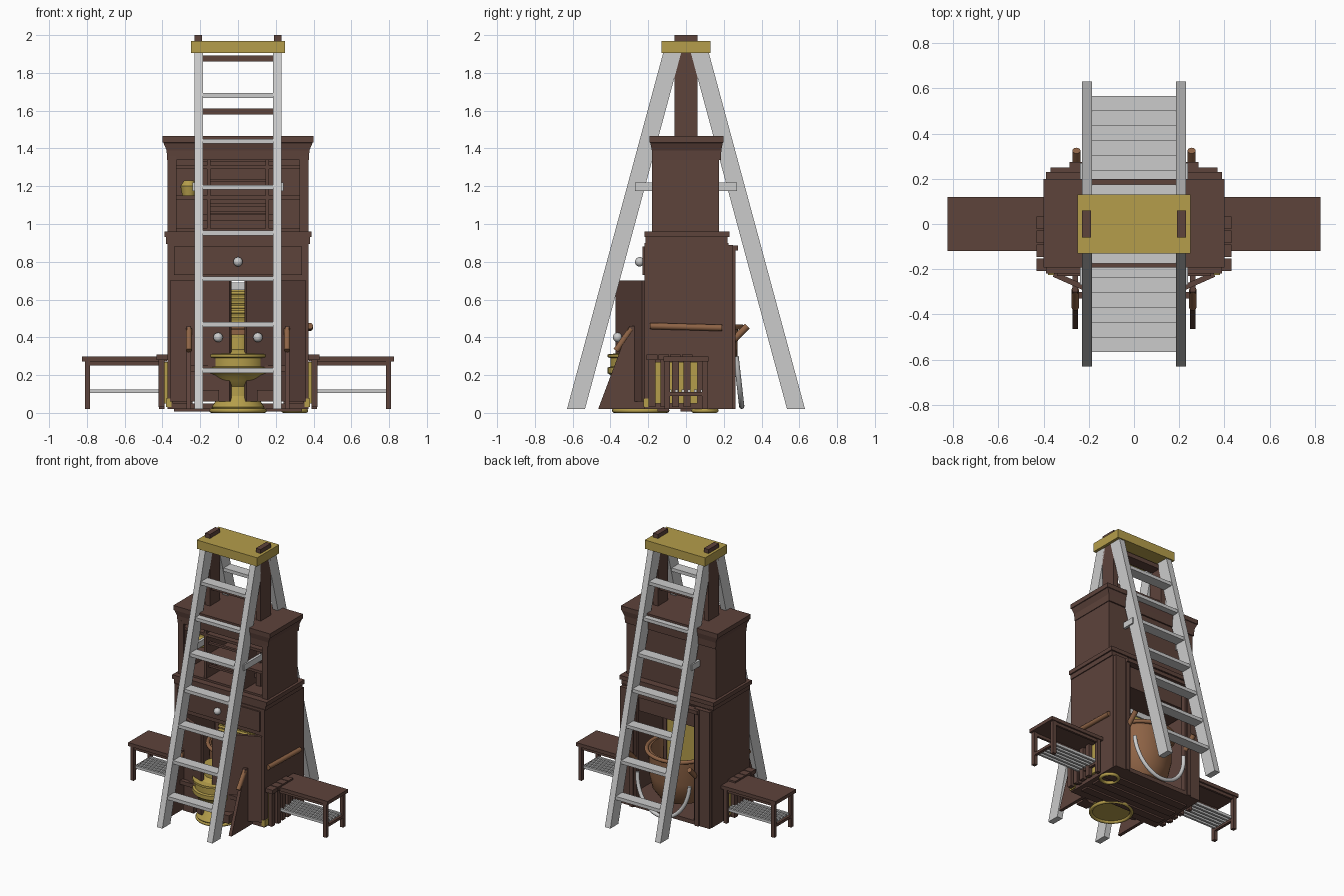
import bpy, bmesh, math
from mathutils import Vector, Matrix

if "Cube" in bpy.data.objects:
    bpy.data.objects.remove(bpy.data.objects["Cube"])


def material(name, col):
    m = bpy.data.materials.new(name)
    m.diffuse_color = (*col, 1)
    m.use_nodes = True
    m.node_tree.nodes["Principled BSDF"].inputs["Base Color"].default_value = m.diffuse_color
    return m


WOOD = material("brown_wood", (0.11, 0.056, 0.044))
BRASS = material("brass", (0.46, 0.34, 0.07))
COPPER = material("copper", (0.27, 0.125, 0.06))


def finish(name, bm, mat=None, smooth=False):
    bmesh.ops.recalc_face_normals(bm, faces=bm.faces)
    me = bpy.data.meshes.new(name)
    bm.to_mesh(me)
    bm.free()
    if mat:
        me.materials.append(mat)
    ob = bpy.data.objects.new(name, me)
    bpy.context.collection.objects.link(ob)
    if smooth:
        bpy.context.view_layer.objects.active = ob
        ob.select_set(True)
        bpy.ops.object.shade_smooth_by_angle()
        ob.select_set(False)
    return ob


def box(name, x, y, z, mat=None):
    bm = bmesh.new()
    bmesh.ops.create_cube(bm, size=1)
    for v in bm.verts:
        v.co = Vector([(a + b) / 2 + c * (b - a) for (a, b), c in zip((x, y, z), v.co)])
    return finish(name, bm, mat)


def span(s, a, b):
    return (min(s * a, s * b), max(s * a, s * b))


def prism(name, yz, x, mat=None):
    bm = bmesh.new()
    f = bm.faces.new([bm.verts.new((x[0], *p)) for p in yz])
    ext = bmesh.ops.extrude_face_region(bm, geom=[f])["geom"]
    bmesh.ops.translate(bm, vec=(x[1] - x[0], 0, 0), verts=[g for g in ext if isinstance(g, bmesh.types.BMVert)])
    return finish(name, bm, mat)


def rod(name, a, b, r, mat=None):
    a, b = Vector(a), Vector(b)
    bm = bmesh.new()
    rot = (b - a).to_track_quat('Z', 'Y').to_matrix().to_4x4()
    bmesh.ops.create_cone(bm, cap_ends=True, segments=16, radius1=r, radius2=r, depth=(b - a).length,
                          matrix=Matrix.Translation((a + b) / 2) @ rot)
    return finish(name, bm, mat, True)


def ball(name, c, r, mat=None):
    bm = bmesh.new()
    bmesh.ops.create_uvsphere(bm, u_segments=16, v_segments=10, radius=r, matrix=Matrix.Translation(c))
    return finish(name, bm, mat, True)


def lathe(name, prof, c, mat=None, n=40):
    bm = bmesh.new()
    rings = [[bm.verts.new((c[0] + r * math.cos(2 * math.pi * i / n), c[1] + r * math.sin(2 * math.pi * i / n), c[2] + z))
              for i in range(n)] for r, z in prof]
    for p, q in zip(rings, rings[1:]):
        for i in range(n):
            bm.faces.new((p[i], p[(i + 1) % n], q[(i + 1) % n], q[i]))
    bm.faces.new(rings[0])
    bm.faces.new(rings[-1])
    return finish(name, bm, mat, True)


def tube(name, pts, r, mat=None, closed=False):
    cu = bpy.data.curves.new(name, 'CURVE')
    cu.dimensions = '3D'
    cu.bevel_depth = r
    cu.use_fill_caps = True
    sp = cu.splines.new('POLY')
    sp.points.add(len(pts) - 1)
    for p, co in zip(sp.points, pts):
        p.co = (*co, 1)
    sp.use_cyclic_u = closed
    if mat:
        cu.materials.append(mat)
    ob = bpy.data.objects.new(name, cu)
    bpy.context.collection.objects.link(ob)


# folding ladder: rails, treads, spreaders, cap
for s in (-1, 1):
    for k in (-1, 1):
        prism("ladder_rail", [(k * y, z) for y, z in ((.63, .02), (.535, .02), (.026, 1.905), (.121, 1.905))], span(s, .185, .23))
    for i in range(7):
        z = .225 + i * .2425
        y = s * (.5825 - .27 * (z - .02))
        box("ladder_tread", (-.187, .187), (y - .04, y + .04), (z - .0125, z + .0125))
    box("spreader", span(s, .22, .24), (-.27, .27), (1.175, 1.22))
box("ladder_cap", (-.25, .25), (-.13, .13), (1.905, 1.97), BRASS)

# inner wooden ladder rising through the cap
for s in (-1, 1):
    box("inner_post", span(s, .19, .23), (-.06, .06), (.96, 2), WOOD)
for z in (1.035, 1.315, 1.595, 1.875):
    box("inner_rung", (-.2, .2), (-.04, .04), (z - .016, z + .016), WOOD)

# upper hutch: open shelves
for s in (-1, 1):
    box("hutch_side", span(s, .34, .37), (-.175, .175), (.96, 1.36), WOOD)
    box("hutch_divider", span(s, .145, .165), (-.165, .16), (.96, 1.36), WOOD)
    box("hutch_stile", span(s, .325, .372), (-.18, -.16), (.96, 1.36), WOOD)
box("hutch_back", (-.36, .36), (.155, .175), (.96, 1.36), WOOD)
box("hutch_floor", (-.36, .36), (-.17, .17), (.955, .975), WOOD)
for z in (1.14, 1.3):
    box("hutch_shelf", (-.35, .35), (-.165, .16), (z - .01, z + .01), WOOD)
for z in (1.06, 1.1, 1.23):
    box("hutch_slat", (-.15, .15), (-.14, -.12), (z - .008, z + .008), WOOD)
lathe("shelf_jar", [(.035, 0), (.045, .05), (.025, .08)], (-.26, -.05, 1.15), BRASS, 20)

# cornice, lofted from stepped rectangles
bm = bmesh.new()
rows = [[bm.verts.new((sx * w, .003 + sy * d, z)) for sx, sy in ((-1, -1), (1, -1), (1, 1), (-1, 1))]
        for w, d, z in ((.375, .182, 1.34), (.378, .184, 1.39), (.395, .192, 1.43), (.4, .196, 1.432), (.4, .196, 1.465))]
for p, q in zip(rows, rows[1:]):
    for i in range(4):
        bm.faces.new((p[i], p[(i + 1) % 4], q[(i + 1) % 4], q[i]))
bm.faces.new(rows[0])
bm.faces.new(rows[-1])
finish("cornice", bm, WOOD)

# base cabinet
box("counter_moulding", (-.38, .38), (-.215, .22), (.895, .93), WOOD)
box("counter_top", (-.39, .39), (-.22, .23), (.93, .96), WOOD)
box("base_floor", (-.36, .36), (-.22, .25), (.02, .05), WOOD)
box("base_rail", (-.37, .37), (-.22, -.19), (.7, .9), WOOD)
box("drawer_front", (-.34, .34), (-.23, -.21), (.73, .88), WOOD)
box("drawer_box", (-.33, .33), (-.2, .2), (.72, .88), WOOD)
rod("drawer_stem", (0, -.22, .8), (0, -.245, .8), .01)
ball("drawer_knob", (0, -.245, .8), .025)
for y in (-.12, 0, .12):
    box("under_batten", (-.34, .34), (y - .03, y + .03), (.008, .02), WOOD)
for s in (-1, 1):
    box("base_side", span(s, .345, .373), (-.22, .225), (.02, .9), WOOD)
    box("back_stile", span(s, .24, .37), (.215, .25), (.02, .89), WOOD)
    box("back_post", span(s, .255, .285), (.23, .262), (.02, .88), WOOD)
    # doors left ajar, with knobs
    d = box("door", span(s, 0, -.345), (-.012, .012), (.06, .7), WOOD)
    d.location = (s * .355, -.222, 0)
    d.rotation_euler.z = s * math.radians(24)
    ball("door_knob", (s * .105, -.362, .4), .025)
    # sloped side boards of the front stand
    prism("front_bracket", [(-.465, .02), (-.2, .02), (-.2, .46), (-.3, .46)], span(s, .248, .272), WOOD)
    rod("front_handle", (s * .26, -.37, .33), (s * .26, -.29, .445), .016, COPPER)
    rod("back_handle", (s * .255, .24, .375), (s * .255, .325, .46), .018, COPPER)
    box("stand_block", span(s, .1, .19), (-.38, -.3), (.06, .12), WOOD)
    box("stand_arm", span(s, .14, .25), (-.33, -.3), (.22, .25), WOOD)
    box("brass_corner", span(s, .352, .38), (-.225, -.17), (.03, .075), BRASS)
box("back_header", (-.285, .285), (.225, .275), (.86, .887), WOOD)
rod("side_rail_rod", (.38, -.19, .46), (.38, .19, .45), .017, COPPER)

# copper tub with rim and hanging handle
lathe("copper_tub", [(.08, 0), (.15, .03), (.2, .1), (.222, .2), (.225, .37), (.235, .385), (.21, .385), (.2, .2), (.06, .04)],
      (0, .05, .07), COPPER)
tube("tub_rim", [(.235 * math.cos(a), .055 + .24 * math.sin(a), .455) for a in [i * math.pi / 20 for i in range(40)]],
     .014, COPPER, True)
tube("tub_handle", [(.215 * math.cos(a), .265 + .03 * math.sin(a), .3 - .265 * math.sin(a)) for a in
                    [i * math.pi / 24 for i in range(25)]], .014)

# ribbed washboard standing in the tub
box("washboard_panel", (-.15, .15), (-.01, .01), (.3, .66), BRASS)
box("washboard_top", (-.17, .17), (-.02, .02), (.65, .69))
for i in range(8):
    z = .46 + i * .025
    rod("washboard_rib", (-.15, -.01, z), (.15, -.01, z), .008, BRASS)
for s in (-1, 1):
    box("washboard_stile", span(s, .15, .175), (-.016, .016), (.25, .7), WOOD)

# turned brass stand in front
lathe("brass_stand", [(.13, .015), (.14, .03), (.12, .06), (.1, .09), (.1, .14), (.13, .17), (.15, .2), (.165, .21), (.165, .24),
                      (.15, .245), (.15, .29), (.165, .295), (.165, .31), (.12, .315), (.1, .33), (.085, .335), (.085, .415)],
      (0, -.25, 0), BRASS)
for name, cx, cy, r in (("brass_foot_ring", 0, -.24, .14), ("brass_coil", .3, .1, .06)):
    tube(name, [(cx + r * math.cos(i * math.pi / 16), cy + r * math.sin(i * math.pi / 16), .012) for i in range(32)],
         .012, BRASS, True)

# side benches with grey rod shelves, and slatted racks beside them
for s in (-1, 1):
    box("bench_top", span(s, .375, .825), (-.12, .12), (.272, .298), WOOD)
    for y in (-.1, .1):
        for x in (.39, .783):
            box("bench_leg", span(s, x, x + .027), (y - .014, y + .014), (.02, .272), WOOD)
        box("bench_apron", span(s, .39, .81), (y - .008, y + .008), (.25, .272), WOOD)
    for i in range(6):
        y = -.085 + i * .034
        box("shelf_rod", span(s, .4, .79), (y - .008, y + .008), (.105, .125))
    for x in (.39, .783):
        box("bench_end_rail", span(s, x + .003, x + .024), (-.1, .1), (.09, .11), WOOD)
    for i in range(4):
        y = -.18 + i * .062
        box("rack_slat", span(s, .39, .42), (y - .018, y + .018), (.03, .28), WOOD)
        box("rack_top", span(s, .37, .432), (y - .028, y + .028), (.28, .31), WOOD)
    box("rack_panel", span(s, .373, .39), (-.18, .06), (.05, .27), BRASS)
